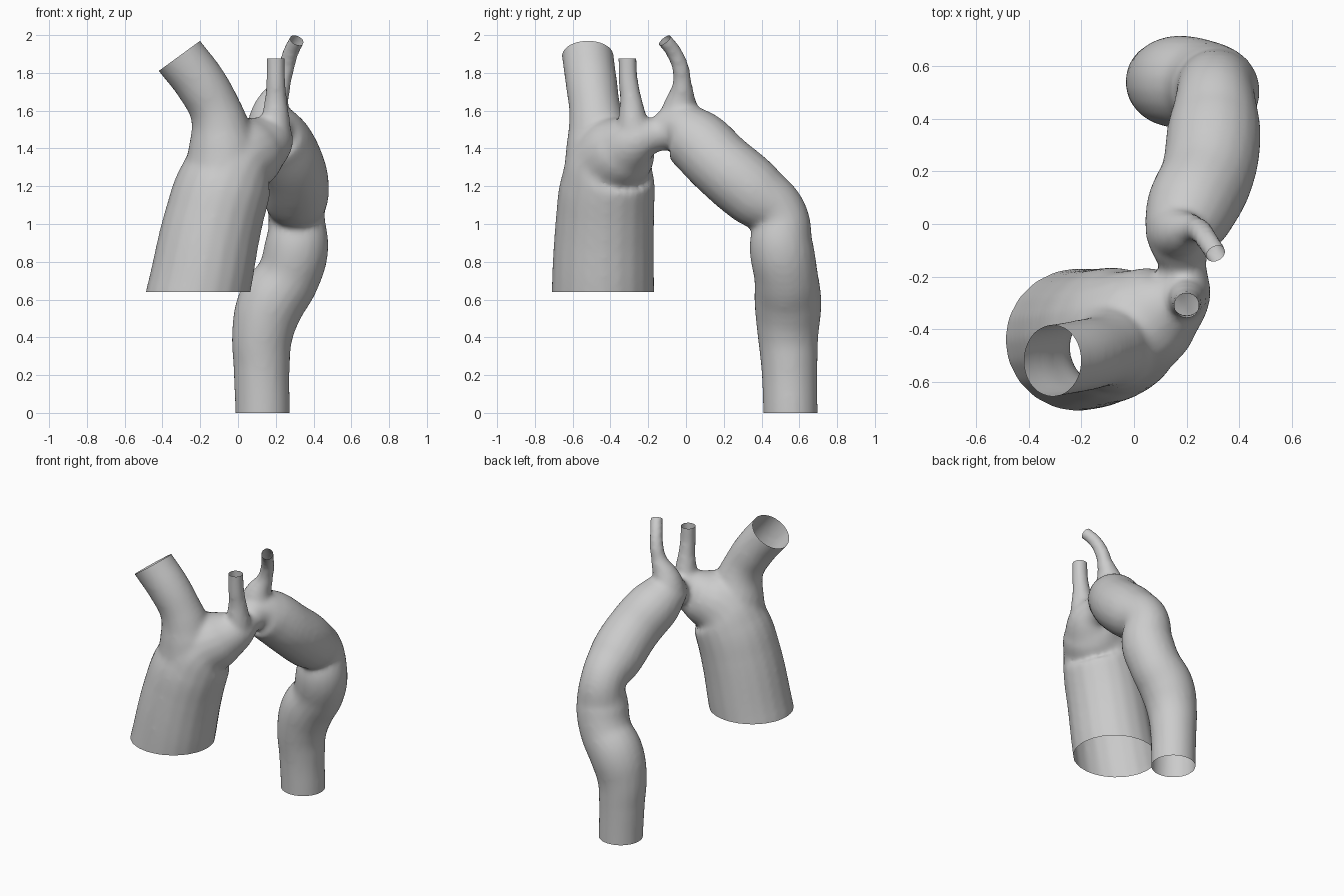
import bpy, bmesh
from mathutils import Vector

if "Cube" in bpy.data.objects:
    bpy.data.objects.remove(bpy.data.objects["Cube"])

# Each vessel: path points (x, y, z, radius); tubes overlap and are fused later
ASCENDING_ARCH = [(-.24, -.44, .52, .27), (-.21, -.44, .64, .272), (-.135, -.43, 1.0, .262),
                  (-.075, -.415, 1.2, .252), (-.01, -.39, 1.33, .225), (.10, -.32, 1.40, .18),
                  (.175, -.24, 1.45, .125), (.185, -.15, 1.475, .09), (.18, -.06, 1.50, .125)]
DESCENDING = [(.18, -.16, 1.475, .085), (.18, -.06, 1.50, .135), (.21, .04, 1.45, .17),
              (.28, .19, 1.31, .178), (.305, .36, 1.165, .178), (.31, .495, 1.045, .15),
              (.31, .505, .88, .17), (.265, .53, .72, .17), (.175, .54, .58, .178),
              (.13, .54, .42, .163), (.125, .547, .25, .15), (.13, .553, 0, .145),
              (.13, .555, -.1, .145)]
FIRST_BRANCH = [(-.07, -.43, 1.25, .22), (-.085, -.46, 1.45, .175), (-.115, -.48, 1.59, .14),
                (-.195, -.50, 1.74, .137), (-.31, -.52, 1.89, .137), (-.375, -.53, 1.975, .137)]
SECOND_BRANCH = [(.17, -.26, 1.42, .12), (.195, -.28, 1.53, .085), (.20, -.29, 1.64, .062),
                 (.20, -.305, 1.76, .052), (.20, -.31, 1.875, .05), (.20, -.315, 1.95, .05)]
THIRD_BRANCH = [(.17, -.03, 1.50, .13), (.18, -.03, 1.62, .095), (.225, -.02, 1.73, .055),
                (.255, -.03, 1.83, .046), (.28, -.065, 1.91, .043), (.31, -.11, 1.97, .042),
                (.345, -.165, 2.03, .042)]

# Open ends: point on the cutting plane, outward direction, reach
ENDS = [((-.21, -.44, .64), (0, 0, -1), .45), ((.13, .553, 0), (0, 0, -1), .3),
        ((-.31, -.52, 1.89), (-.59, 0, .81), .3), ((.20, -.31, 1.877), (0, 0, 1), .13),
        ((.31, -.11, 1.975), (.35, -.6, .72), .13)]


def tube(name, pts):
    cu = bpy.data.curves.new(name, 'CURVE')
    cu.dimensions = '3D'
    cu.bevel_depth = 1
    cu.bevel_resolution = 8
    cu.resolution_u = 8
    cu.use_fill_caps = True
    sp = cu.splines.new('BEZIER')
    sp.radius_interpolation = 'CARDINAL'
    sp.bezier_points.add(len(pts) - 1)
    for p, (x, y, z, r) in zip(sp.bezier_points, pts):
        p.co = (x, y, z)
        p.radius = r
        p.handle_left_type = p.handle_right_type = 'AUTO'
    ob = bpy.data.objects.new(name, cu)
    bpy.context.collection.objects.link(ob)
    return ob


parts = [tube("aorta", ASCENDING_ARCH), tube("descending", DESCENDING),
         tube("first_branch", FIRST_BRANCH), tube("second_branch", SECOND_BRANCH),
         tube("third_branch", THIRD_BRANCH)]
for ob in parts:
    ob.select_set(True)
aorta = bpy.context.view_layer.objects.active = parts[0]
bpy.ops.object.convert(target='MESH')
bpy.ops.object.join()

# Fuse the tubes into one skin and soften the junctions
rm = aorta.modifiers.new("fuse", 'REMESH')
rm.mode = 'VOXEL'
rm.voxel_size = .016
sm = aorta.modifiers.new("soften", 'SMOOTH')
sm.factor = .5
sm.iterations = 9
bpy.ops.object.convert(target='MESH')
aorta = bpy.context.object
aorta.name = "aorta"

# Slice the vessel ends open
bm = bmesh.new()
bm.from_mesh(aorta.data)
for co, no, reach in ENDS:
    c = Vector(co)
    faces = [f for f in bm.faces if (f.calc_center_median() - c).length < reach]
    geom = set(faces)
    for f in faces:
        geom.update(f.edges)
        geom.update(f.verts)
    bmesh.ops.bisect_plane(bm, geom=list(geom), plane_co=c, plane_no=Vector(no).normalized(),
                           clear_outer=True)
for f in bm.faces:
    f.smooth = True
bm.to_mesh(aorta.data)
bm.free()
